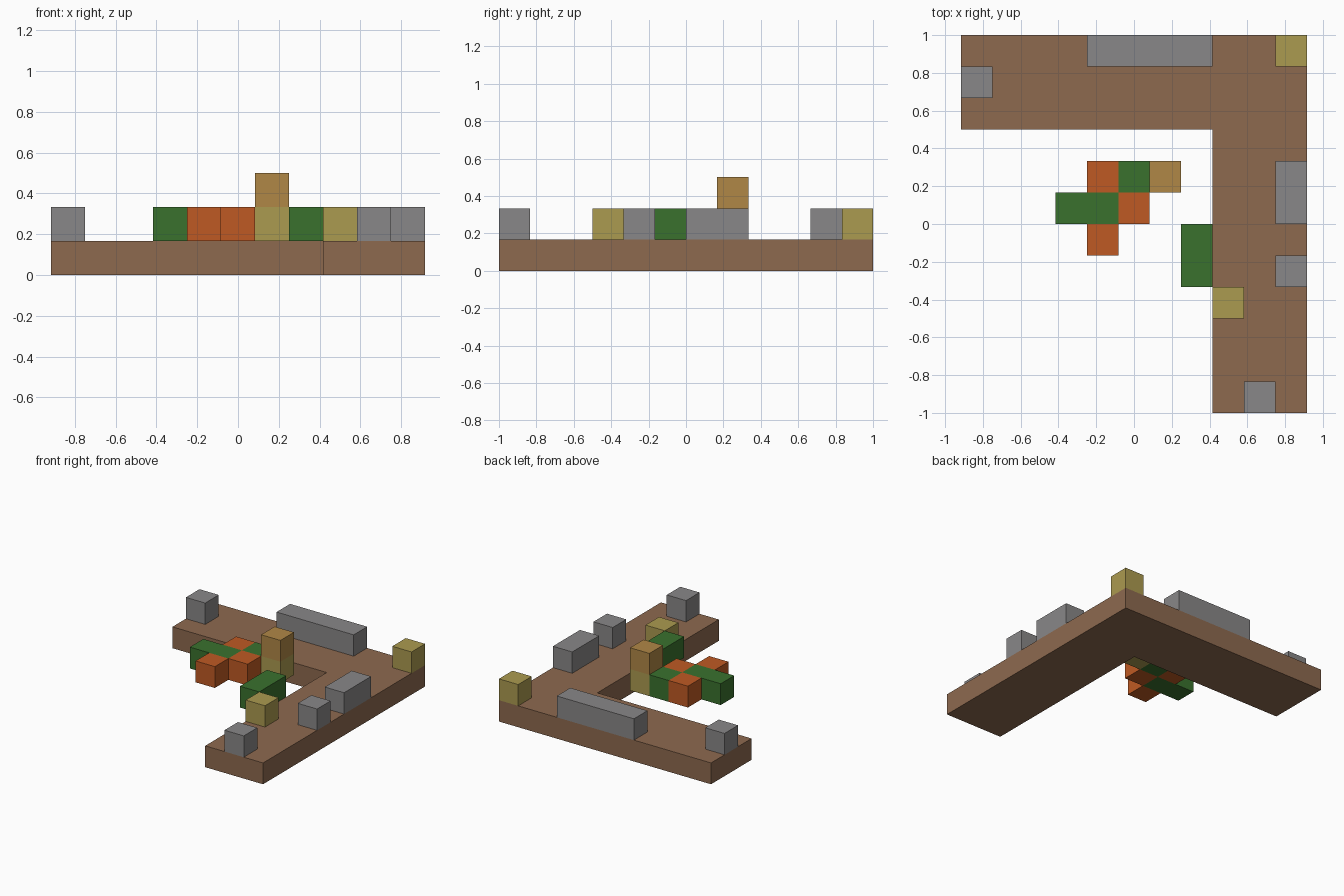
import bpy
import bmesh
from mathutils import Vector

cube = bpy.data.objects.get("Cube")
if cube:
    bpy.data.objects.remove(cube, do_unlink=True)

U = 1 / 6  # one grid cell


def material(name, rgb):
    m = bpy.data.materials.new(name)
    m.use_nodes = True
    m.diffuse_color = (*rgb, 1)
    bsdf = m.node_tree.nodes["Principled BSDF"]
    bsdf.inputs["Base Color"].default_value = (*rgb, 1)
    bsdf.inputs["Roughness"].default_value = 0.9
    return m


brown = material("earth brown", (0.27, 0.143, 0.078))
grey = material("stone grey", (0.25, 0.243, 0.246))
green = material("leaf green", (0.042, 0.165, 0.027))
orange = material("petal orange", (0.52, 0.102, 0.017))
straw = material("straw yellow", (0.41, 0.325, 0.08))
tan = material("wood tan", (0.435, 0.245, 0.061))


def block(name, mat, x, y, w=1, d=1, level=1):
    """Box from its low corner and its size, all in grid cells."""
    bm = bmesh.new()
    bmesh.ops.create_cube(bm, size=1)
    size = Vector((w, d, 1)) * U
    corner = Vector((x, y, level)) * U
    for v in bm.verts:
        v.co = corner + (v.co + Vector((0.5, 0.5, 0.5))) * size
    mesh = bpy.data.meshes.new(name)
    bm.to_mesh(mesh)
    bm.free()
    mesh.materials.append(mat)
    obj = bpy.data.objects.new(name, mesh)
    bpy.context.collection.objects.link(obj)
    return obj


# L-shaped ground
block("ground_back", brown, -5.5, 3, 8, 3, level=0)
block("ground_side", brown, 2.5, -6, 3, 12, level=0)

# Stones and low walls
block("back_wall", grey, -1.5, 5, w=4)
block("side_wall", grey, 4.5, 0, d=2)
block("corner_stone", grey, -5.5, 4)
block("side_stone", grey, 4.5, -2)
block("front_stone", grey, 3.5, -6)

# Straw blocks and the post
block("corner_straw", straw, 4.5, 5)
block("side_straw", straw, 2.5, -3)
block("post_base", straw, 0.5, 1)
block("post_top", tan, 0.5, 1, level=2)

# Floating leaves and petals
block("side_leaf", green, 1.5, -2, d=2)
block("long_leaf", green, -2.5, 0, w=2)
block("back_leaf", green, -0.5, 1)
block("back_petal", orange, -1.5, 1)
block("middle_petal", orange, -0.5, 0)
block("front_petal", orange, -1.5, -1)
